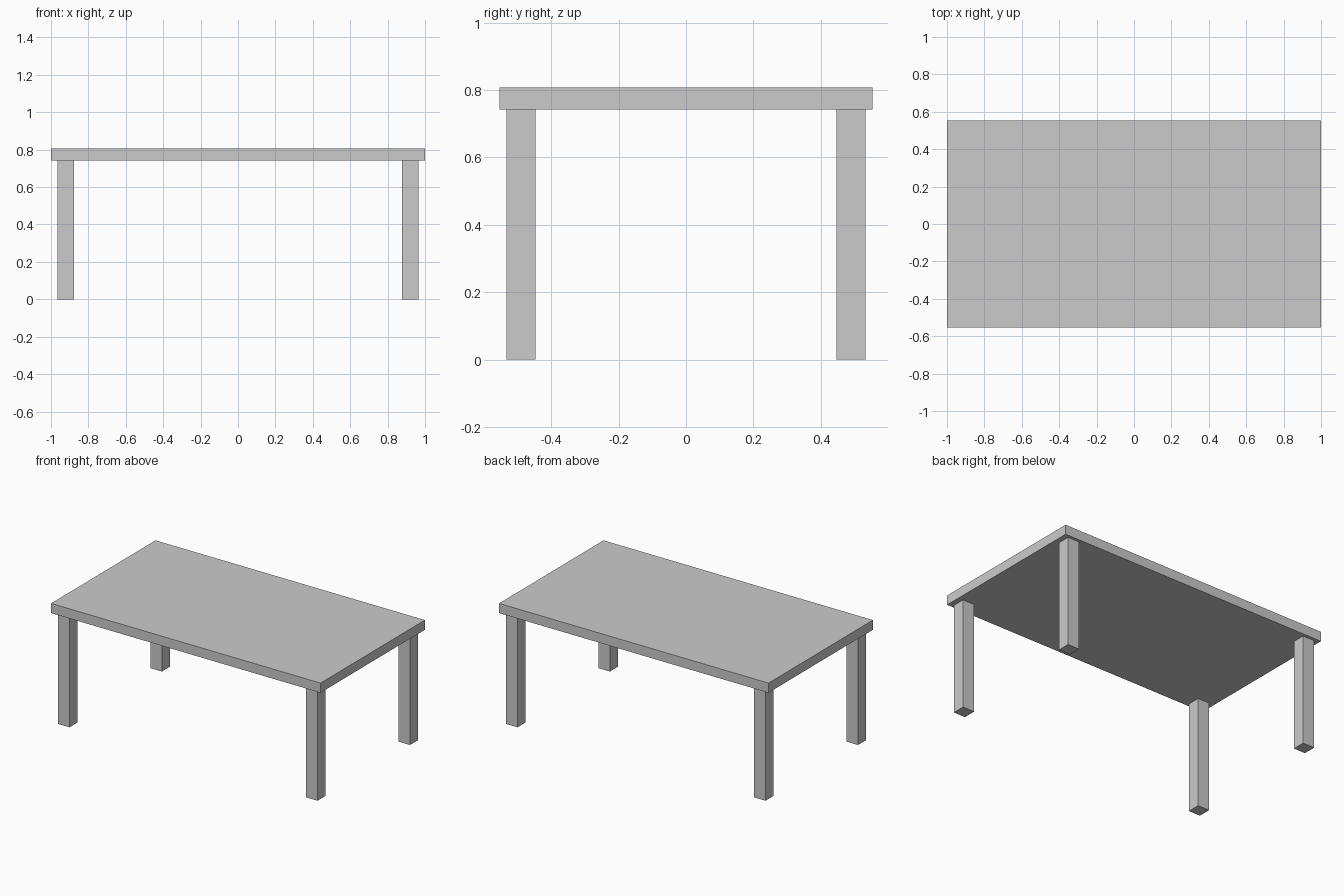
import bpy

if "Cube" in bpy.data.objects:
    bpy.data.objects.remove(bpy.data.objects["Cube"])

TOP_Z, UNDER_Z = 0.807, 0.742
LEG = 0.086


def box(name, size, centre):
    bpy.ops.mesh.primitive_cube_add(size=1, location=centre)
    obj = bpy.context.object
    obj.name = name
    obj.scale = size
    bpy.ops.object.transform_apply(location=False, rotation=False, scale=True)
    return obj


# Table top slab
box("table_top", (2.0, 1.107, TOP_Z - UNDER_Z), (0, 0, (TOP_Z + UNDER_Z) / 2))

# Four square legs, slightly inset from the corners
for y_name, sy in (("front", -1), ("back", 1)):
    for x_name, sx in (("left", -1), ("right", 1)):
        box(f"{y_name}_{x_name}_leg", (LEG, LEG, UNDER_Z),
            (sx * 0.921, sy * 0.49, UNDER_Z / 2))
